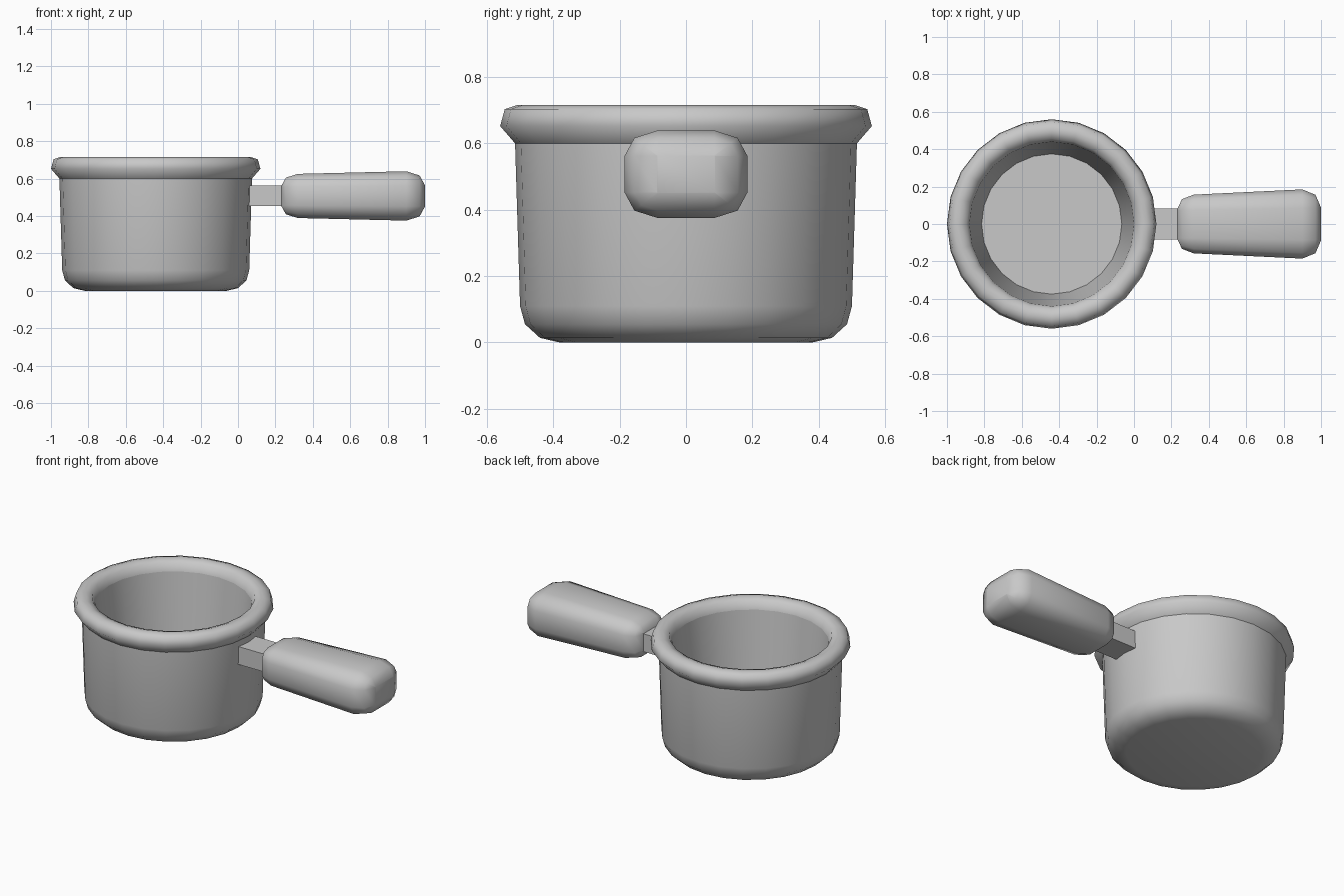
import bpy, bmesh
from math import cos, sin, pi, radians

old = bpy.data.objects.get("Cube")
if old:
    bpy.data.objects.remove(old, do_unlink=True)

GREY = (0.58, 0.58, 0.58, 1)
mat = bpy.data.materials.new("grey metal")
mat.use_nodes = True
mat.diffuse_color = GREY
mat.node_tree.nodes["Principled BSDF"].inputs["Base Color"].default_value = GREY

POT_X = -0.44
HANDLE_Z = 0.507
SIDES = 24


def finish(name, bm, angle=60, location=(0, 0, 0), recalc=True):
    if recalc:
        bmesh.ops.recalc_face_normals(bm, faces=bm.faces)
    mesh = bpy.data.meshes.new(name)
    bm.to_mesh(mesh)
    bm.free()
    mesh.materials.append(mat)
    ob = bpy.data.objects.new(name, mesh)
    ob.location = location
    bpy.context.collection.objects.link(ob)
    bpy.ops.object.select_all(action='DESELECT')
    ob.select_set(True)
    bpy.context.view_layer.objects.active = ob
    bpy.ops.object.shade_smooth_by_angle(angle=radians(angle))
    return ob


def loft(bm, rings):
    # Bridge successive rings of vertices with quads
    for a, b in zip(rings, rings[1:]):
        n = len(a)
        for i in range(n):
            j = (i + 1) % n
            bm.faces.new((a[i], a[j], b[j], b[i]))


def lathe(name, profile, cap_first=False, cap_last=False):
    # Profiles run up the outside and down the inside, so faces point outward
    bm = bmesh.new()
    rings = [[bm.verts.new((r * cos(2 * pi * i / SIDES), r * sin(2 * pi * i / SIDES), z))
              for i in range(SIDES)] for r, z in profile]
    loft(bm, rings)
    if cap_first:
        bm.faces.new(rings[0][::-1])
    if cap_last:
        bm.faces.new(rings[-1])
    return finish(name, bm, location=(POT_X, 0, 0), recalc=False)


# Pot: outer wall with rounded base, rolled rim, tapered interior
lathe("pot_body", [(0.38, 0), (0.44, 0.014), (0.485, 0.055), (0.5, 0.11), (0.515, 0.6)],
      cap_first=True)
lathe("pot_rim", [(0.515, 0.6), (0.56, 0.652), (0.546, 0.703), (0.51, 0.715),
                  (0.49, 0.715), (0.455, 0.703), (0.44, 0.655)])
lathe("pot_interior", [(0.44, 0.655), (0.375, 0.06)], cap_last=True)

# Neck: plain bar joining the pot to the grip
bm = bmesh.new()
bmesh.ops.create_cube(bm, size=1)
bmesh.ops.scale(bm, vec=(0.25, 0.166, 0.11), verts=bm.verts)
finish("handle_neck", bm, angle=30, location=(0.165, 0, HANDLE_Z))

# Grip: rounded block that widens towards its far end
bm = bmesh.new()


def grip_ring(x, core_y, core_z, ry, rz):
    ring = []
    for quarter, (sy, sz) in enumerate([(1, 1), (-1, 1), (-1, -1), (1, -1)]):
        for step in range(3):
            t = (quarter + step / 2) * pi / 2
            ring.append(bm.verts.new((x, sy * core_y + ry * cos(t), sz * core_z + rz * sin(t))))
    return ring


rings = []
for k in (0, 1, 2):
    t = k * pi / 4
    s = max(sin(t), 0.02)
    rings.append(grip_ring(0.32 - 0.09 * cos(t), 0.075, 0.05, 0.082 * s, 0.068 * s))
for k in (2, 1, 0):
    t = k * pi / 4
    s = max(sin(t), 0.02)
    rings.append(grip_ring(0.9 + 0.1 * cos(t), 0.085, 0.055, 0.1 * s, 0.077 * s))
loft(bm, rings)
bm.faces.new(rings[0])
bm.faces.new(rings[-1])
finish("handle_grip", bm, location=(0, 0, HANDLE_Z))
